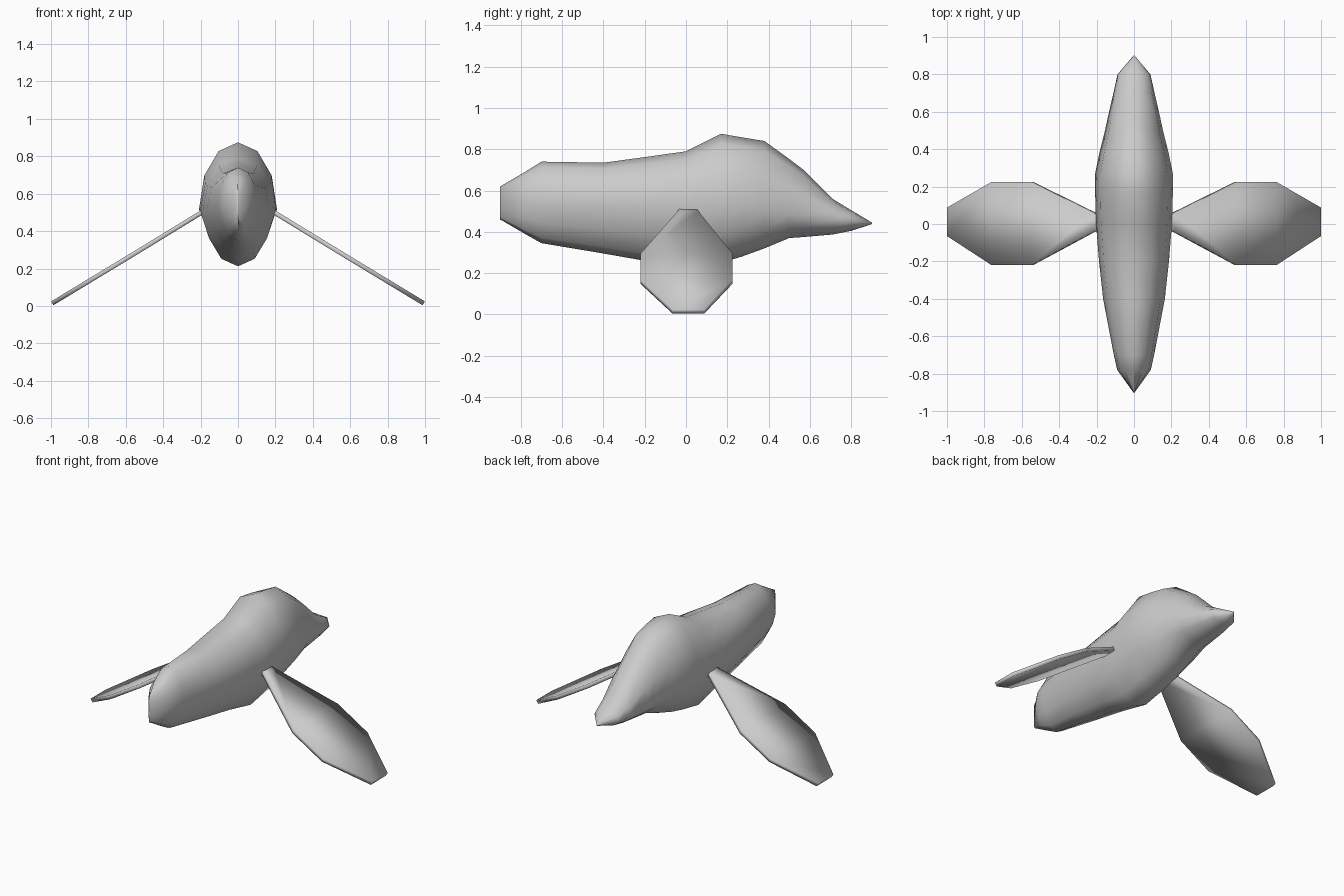
import bpy, bmesh
from math import sin, cos, radians


def loft(name, rings):
    # Skin a list of equal-length point rings and close both ends
    bm = bmesh.new()
    rows = [[bm.verts.new(p) for p in r] for r in rings]
    n = len(rows[0])
    for a, b in zip(rows, rows[1:]):
        for i in range(n):
            bm.faces.new((a[i], a[(i + 1) % n], b[(i + 1) % n], b[i]))
    bm.faces.new(rows[0])
    bm.faces.new(rows[-1])
    bmesh.ops.recalc_face_normals(bm, faces=bm.faces)
    me = bpy.data.meshes.new(name)
    bm.to_mesh(me)
    bm.free()
    for p in me.polygons:
        p.use_smooth = True
    ob = bpy.data.objects.new(name, me)
    bpy.context.collection.objects.link(ob)
    return ob


def body_ring(y, top, bottom, mid, w):
    # Twelve-sided section, slightly pinched below the side ridge
    pts = []
    for k in range(12):
        a = radians(30 * k)
        c, s = cos(a), sin(a)
        x = w * c * (0.88 if s < -0.1 else 1)
        z = mid + s * ((top - mid) if s > 0 else (mid - bottom))
        pts.append((x, y, z))
    return pts


# Body: blunt end at -y, humped shoulder, pointed tip at +y
stations = [
    (-0.90, 0.62, 0.46, 0.54, 0.004),
    (-0.78, 0.69, 0.39, 0.54, 0.090),
    (-0.70, 0.74, 0.345, 0.54, 0.108),
    (-0.40, 0.735, 0.295, 0.53, 0.165),
    (-0.20, 0.762, 0.26, 0.52, 0.187),
    (0.00, 0.79, 0.212, 0.51, 0.203),
    (0.17, 0.875, 0.25, 0.52, 0.208),
    (0.27, 0.858, 0.28, 0.515, 0.208),
    (0.38, 0.84, 0.32, 0.50, 0.185),
    (0.50, 0.753, 0.37, 0.485, 0.155),
    (0.57, 0.70, 0.375, 0.475, 0.140),
    (0.71, 0.56, 0.387, 0.455, 0.108),
    (0.80, 0.505, 0.405, 0.45, 0.088),
    (0.90, 0.445, 0.437, 0.441, 0.003),
]
loft("body", [body_ring(*s) for s in stations])

# Wings: thin drooping paddles, (x, z, back y, front y)
spans = [(0.15, 0.525, -0.02, 0.04), (0.21, 0.49, -0.04, 0.06),
         (0.545, 0.285, -0.22, 0.225), (0.755, 0.158, -0.22, 0.225),
         (0.993, 0.014, -0.065, 0.088)]
T = 0.012
NX, NZ = 0.52 * T, 0.855 * T
for side, name in ((1, "right_wing"), (-1, "left_wing")):
    loft(name, [[(side * (x + NX * d), y, z + NZ * d)
                 for y, d in ((y0, -1), (y1, -1), (y1, 1), (y0, 1))]
                for x, z, y0, y1 in spans])
